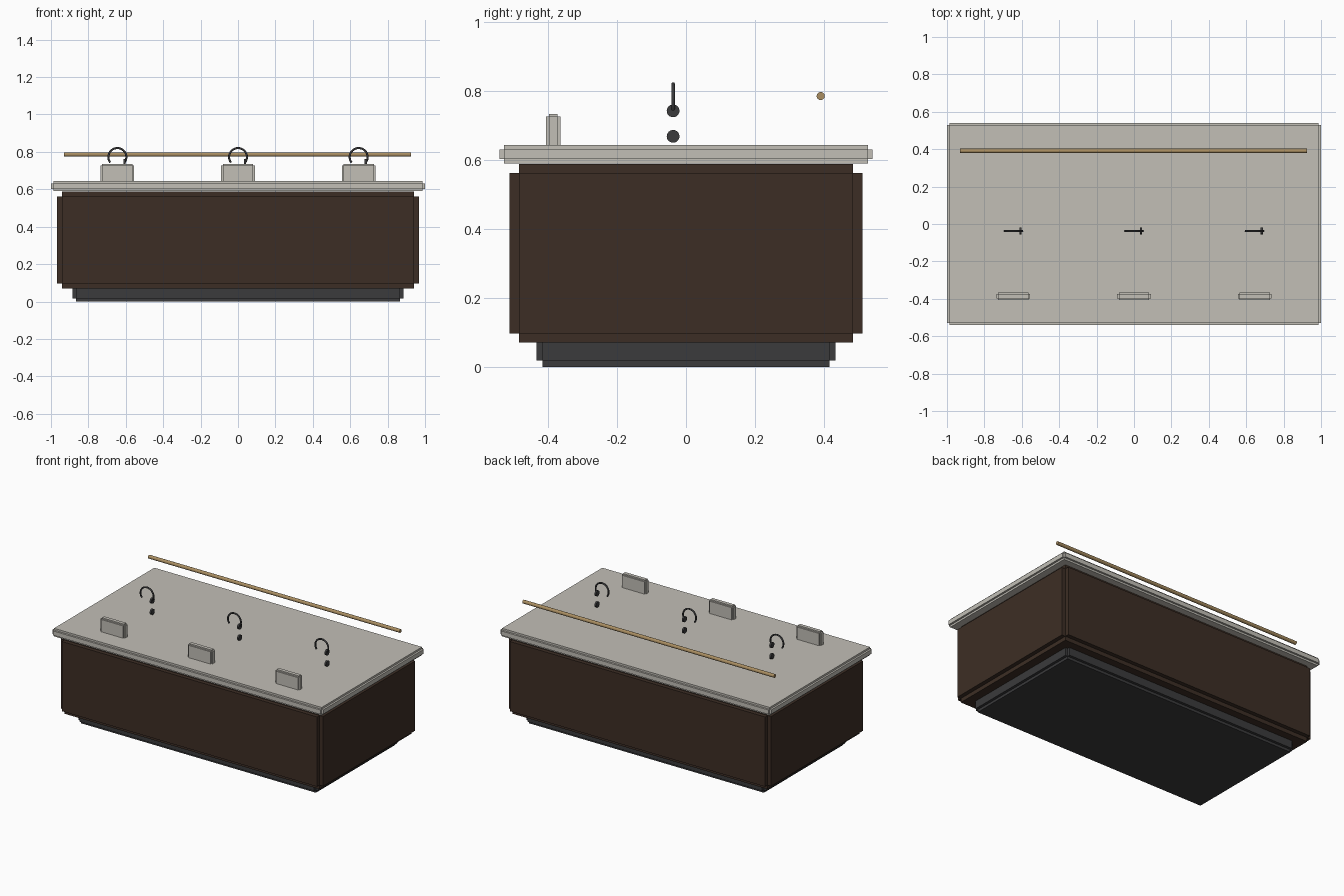
import bpy, bmesh, math
from mathutils import Matrix, Vector

if "Cube" in bpy.data.objects:
    bpy.data.objects.remove(bpy.data.objects["Cube"])


def material(name, rgb):
    m = bpy.data.materials.new(name)
    m.diffuse_color = (*rgb, 1)
    m.use_nodes = True
    m.node_tree.nodes["Principled BSDF"].inputs["Base Color"].default_value = m.diffuse_color
    return m


STONE = material("pale_stone", (0.54, 0.52, 0.47))
WOOD = material("dark_wood", (0.046, 0.027, 0.018))
METAL = material("charcoal_metal", (0.043, 0.043, 0.045))
BRASS = material("brass", (0.40, 0.27, 0.12))


def add_object(name, bm, mat, smooth=False):
    bmesh.ops.recalc_face_normals(bm, faces=bm.faces[:])
    me = bpy.data.meshes.new(name)
    bm.to_mesh(me)
    bm.free()
    me.materials.append(mat)
    ob = bpy.data.objects.new(name, me)
    bpy.context.collection.objects.link(ob)
    if smooth:
        bpy.ops.object.select_all(action='DESELECT')
        ob.select_set(True)
        bpy.context.view_layer.objects.active = ob
        bpy.ops.object.shade_smooth_by_angle(angle=math.radians(40))
    return ob


def stepped_box(name, lo, hi, inset, mat):
    """Box with notched edges: three crossing slabs, each full size on one axis."""
    lo, hi = Vector(lo), Vector(hi)
    bm = bmesh.new()
    for axis in range(3):
        size = hi - lo - Vector((2 * inset,) * 3)
        size[axis] += 2 * inset
        mtx = Matrix.Translation((lo + hi) / 2) @ Matrix.Diagonal((*size, 1))
        bmesh.ops.create_cube(bm, size=1, matrix=mtx)
    return add_object(name, bm, mat)


def x_cylinder(name, centre, radius, length, mat, sides=24):
    bm = bmesh.new()
    mtx = Matrix.Translation(centre) @ Matrix.Rotation(math.pi / 2, 4, 'Y')
    bmesh.ops.create_cone(bm, cap_ends=True, segments=sides, radius1=radius,
                          radius2=radius, depth=length, matrix=mtx)
    return add_object(name, bm, mat, True)


def arc_tube(name, centre, radius, tube, start, end, mat, steps=24, sides=10):
    """Round tube bent along an arc in the xz plane."""
    bm = bmesh.new()
    rings = []
    for i in range(steps + 1):
        a = start + (end - start) * i / steps
        out = Vector((math.cos(a), 0, math.sin(a)))
        ring = []
        for j in range(sides):
            t = 2 * math.pi * j / sides
            offset = out * (radius + tube * math.cos(t)) + Vector((0, tube * math.sin(t), 0))
            ring.append(bm.verts.new(Vector(centre) + offset))
        rings.append(ring)
    for r, s in zip(rings, rings[1:]):
        for j in range(sides):
            k = (j + 1) % sides
            bm.faces.new((r[j], r[k], s[k], s[j]))
    bm.faces.new(rings[0])
    bm.faces.new(rings[-1])
    return add_object(name, bm, mat, True)


# Plinth, cabinet and worktop
stepped_box("plinth", (-0.884, -0.434, 0), (0.884, 0.434, 0.107), 0.0175, METAL)
stepped_box("cabinet", (-0.968, -0.512, 0.07), (0.968, 0.512, 0.589), 0.027, WOOD)
stepped_box("worktop", (-1, -0.541, 0.590), (1, 0.541, 0.644), 0.0125, STONE)

# Three stations: front block, tap spout and two tap knobs
for label, x in (("left", -0.645), ("middle", 0), ("right", 0.645)):
    stepped_box(f"{label}_block", (x - 0.09, -0.406, 0.625), (x + 0.09, -0.365, 0.7345),
                0.0085, STONE)
    arc_tube(f"{label}_spout", (x, -0.0375, 0.7725), 0.048, 0.0055,
             math.radians(-38), math.radians(218), METAL)
    for part, z in (("upper", 0.743), ("lower", 0.669)):
        x_cylinder(f"{label}_{part}_knob", (x + 0.038, -0.0375, z), 0.0185, 0.012, METAL)

# Rail above the back edge
x_cylinder("back_rail", (-0.002, 0.391, 0.786), 0.0117, 1.856, BRASS)
